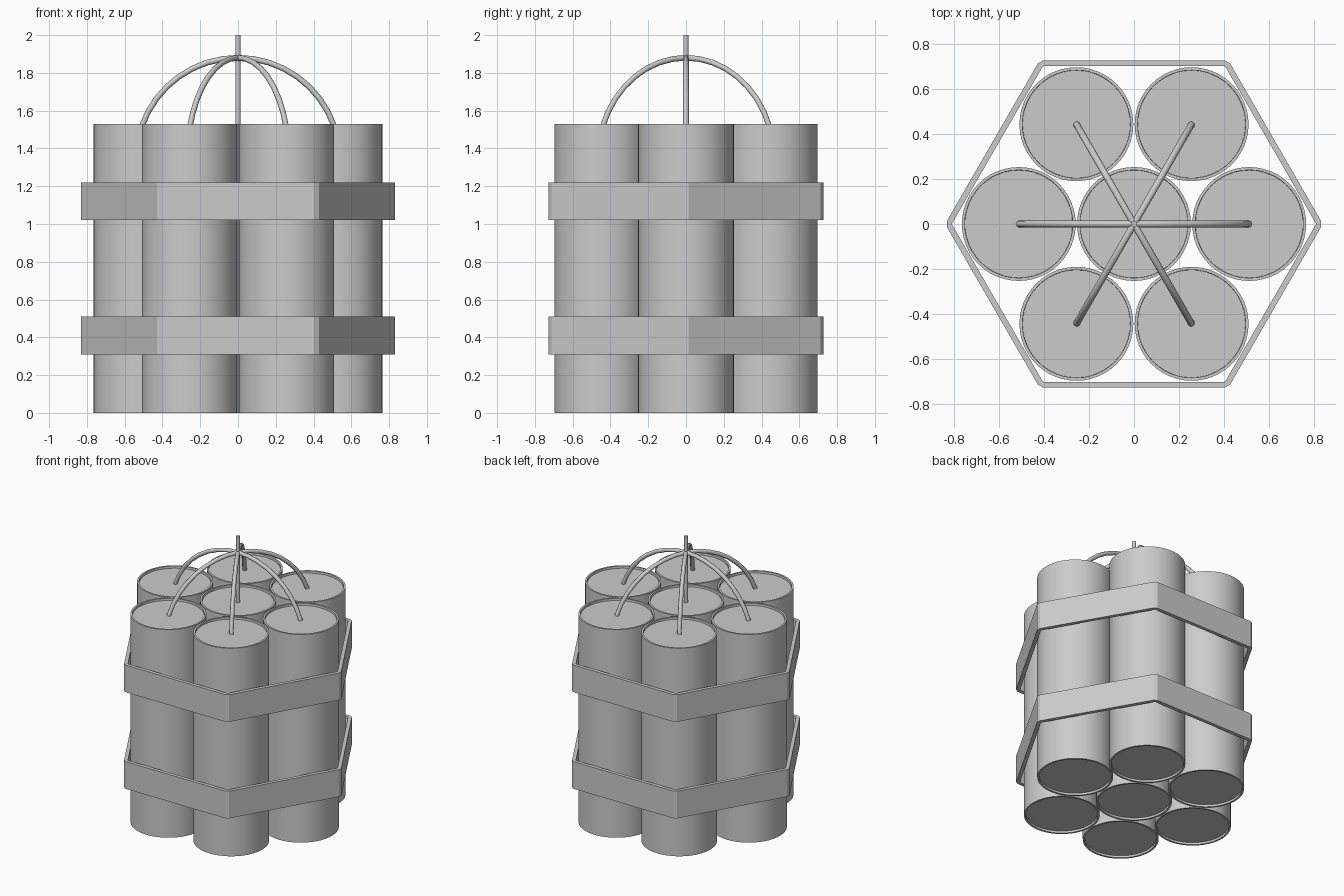
import bpy, bmesh
from math import sin, cos, pi, radians, asin

if "Cube" in bpy.data.objects:
    bpy.data.objects.remove(bpy.data.objects["Cube"])

R_TUBE, SPACING, H = 0.253, 0.512, 1.53
RIM, RECESS = 0.013, 0.015


def finish(name, bm, smooth=True):
    bmesh.ops.recalc_face_normals(bm, faces=bm.faces)
    me = bpy.data.meshes.new(name)
    bm.to_mesh(me)
    bm.free()
    ob = bpy.data.objects.new(name, me)
    bpy.context.collection.objects.link(ob)
    if smooth:
        bpy.ops.object.select_all(action='DESELECT')
        ob.select_set(True)
        bpy.context.view_layer.objects.active = ob
        bpy.ops.object.shade_smooth_by_angle(angle=radians(30))
    return ob


def tube(name, x, y):
    bm = bmesh.new()
    bmesh.ops.create_cone(bm, cap_ends=True, segments=48,
                          radius1=R_TUBE, radius2=R_TUBE, depth=H)
    bmesh.ops.translate(bm, verts=bm.verts, vec=(x, y, H / 2))
    bm.normal_update()
    # thin rim and sunken end at both ends
    caps = [f for f in bm.faces if abs(f.normal.z) > 0.9]
    bmesh.ops.inset_individual(bm, faces=caps, thickness=RIM)
    bmesh.ops.inset_individual(bm, faces=caps, thickness=0.001, depth=-RECESS)
    return finish(name, bm)


def band(name, z0, z1):
    # hexagonal strap: outer corners slightly clipped, inner corners sharp
    bm = bmesh.new()
    r_out, r_in, clip = 0.831, 0.70 / cos(pi / 6), 0.014
    rows = []
    for k in range(6):
        a = k * pi / 3
        for s in (-1, 1):
            ox, oy = r_out * cos(a) - s * clip * sin(a), r_out * sin(a) + s * clip * cos(a)
            d = s * 0.002
            ix, iy = r_in * cos(a) - d * sin(a), r_in * sin(a) + d * cos(a)
            rows.append([bm.verts.new(p) for p in
                         ((ox, oy, z0), (ox, oy, z1), (ix, iy, z1), (ix, iy, z0))])
    for i, a in enumerate(rows):
        b = rows[(i + 1) % len(rows)]
        for j in range(4):
            k = (j + 1) % 4
            bm.faces.new((a[j], b[j], b[k], a[k]))
    return finish(name, bm, smooth=False)


def wire(name, pts, radius):
    cu = bpy.data.curves.new(name, 'CURVE')
    cu.dimensions = '3D'
    cu.bevel_depth = radius
    cu.bevel_resolution = 2
    cu.use_fill_caps = True
    sp = cu.splines.new('POLY')
    sp.points.add(len(pts) - 1)
    for p, co in zip(sp.points, pts):
        p.co = (*co, 1)
    ob = bpy.data.objects.new(name, cu)
    bpy.context.collection.objects.link(ob)


# Tubes: one in the middle, six around it
tube("tube_center", 0, 0)
for k in range(6):
    a = k * pi / 3
    tube(f"tube_{k + 1}", SPACING * cos(a), SPACING * sin(a))

# Straps
band("strap_lower", 0.31, 0.51)
band("strap_upper", 1.02, 1.22)

# Arched wires joining opposite tubes
TOP, FOOT, N = 1.88, H - RECESS, 16
rise = TOP - FOOT
arc_r = (0.51 ** 2 + rise ** 2) / (2 * rise)
half = asin(0.51 / arc_r)
for k in range(3):
    a = k * pi / 3
    pts = []
    for i in range(N + 1):
        t = -half + 2 * half * i / N
        r = arc_r * sin(t)
        pts.append((r * cos(a), r * sin(a), TOP - arc_r + arc_r * cos(t)))
    wire(f"arched_wire_{k + 1}", pts, 0.015)

# Upright wire in the middle
wire("center_wire", [(0, 0, FOOT - 0.005), (0, 0, 2.0)], 0.014)
